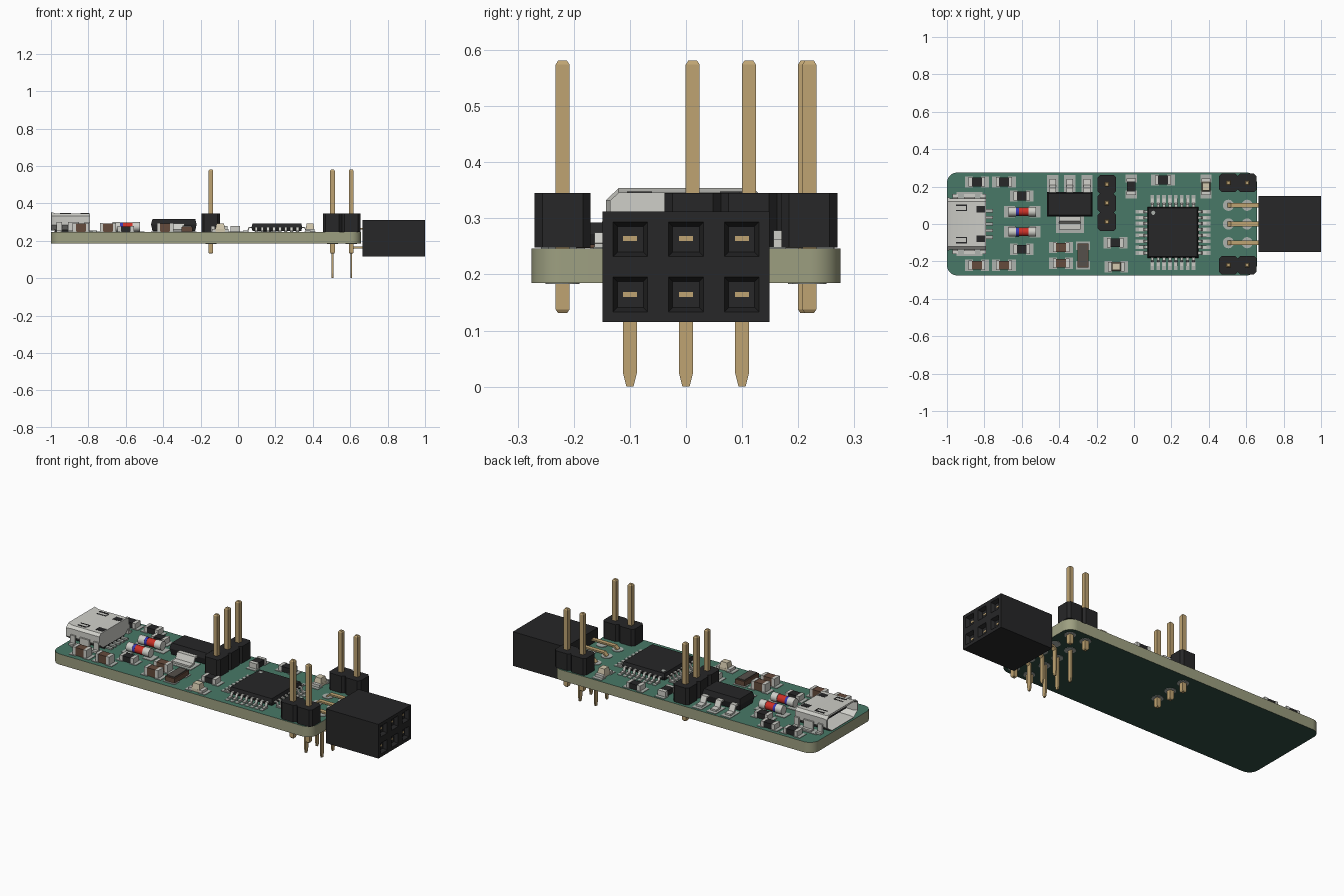
import bpy, bmesh
from math import pi, sin, cos
from mathutils import Vector, Matrix

if "Cube" in bpy.data.objects:
    bpy.data.objects.remove(bpy.data.objects["Cube"])

TOP, BOT = 0.247, 0.185            # board surfaces


def mat(name, *rgb):
    m = bpy.data.materials.new(name)
    m.diffuse_color = (*rgb, 1)
    m.use_nodes = True
    m.node_tree.nodes["Principled BSDF"].inputs["Base Color"].default_value = m.diffuse_color
    return m


BLACK = mat("black", 0.02, 0.02, 0.021)
GOLD = mat("gold", 0.52, 0.37, 0.17)
SILVER = mat("silver", 0.62, 0.62, 0.58)
PAD = mat("pad", 0.42, 0.45, 0.42)
GREEN = mat("green", 0.065, 0.19, 0.135)
DARKGREEN = mat("dark_green", 0.03, 0.075, 0.055)
CORE = mat("core", 0.34, 0.35, 0.22)
RED = mat("red", 0.6, 0.03, 0.02)
BLUE = mat("blue", 0.04, 0.04, 0.45)
BROWN = mat("brown", 0.13, 0.07, 0.045)
TAN = mat("tan", 0.65, 0.58, 0.42)


def loft(bm, rings, M=Matrix()):
    """Skin a list of equal-length point rings and cap both ends."""
    vs = [[bm.verts.new(M @ Vector(p)) for p in r] for r in rings]
    n = len(vs[0])
    for a, b in zip(vs, vs[1:]):
        for i in range(n):
            bm.faces.new((a[i], a[(i + 1) % n], b[(i + 1) % n], b[i]))
    bm.faces.new(vs[0][::-1])
    bm.faces.new(vs[-1])


def rect(x, y, hx, hy, z):
    return [(x - hx, y - hy, z), (x + hx, y - hy, z), (x + hx, y + hy, z), (x - hx, y + hy, z)]


def box(bm, x, y, sx, sy, z0, z1, taper=0):
    loft(bm, [rect(x, y, sx / 2, sy / 2, z0), rect(x, y, sx / 2 - taper, sy / 2 - taper, z1)])


def ribbon(bm, path, w, t, M=Matrix(), tip=1.0):
    """Flat strip following a (u, z) path, width w across it; tip scales the last width."""
    ps, rings = [Vector(p) for p in path], []
    for i, p in enumerate(ps):
        d0 = (p - ps[max(i - 1, 0)]).normalized() if i else (ps[1] - p).normalized()
        d1 = (ps[i + 1] - p).normalized() if i < len(ps) - 1 else d0
        n = Vector((-(d0 + d1).y, (d0 + d1).x)).normalized()
        n *= t / 2 / max(0.5, n.dot(Vector((-d0.y, d0.x))))
        h = w / 2 * (tip if i == len(ps) - 1 else 1)
        a, b = p + n, p - n
        rings.append([(a.x, -h, a.y), (a.x, h, a.y), (b.x, h, b.y), (b.x, -h, b.y)])
    loft(bm, rings, M)


def place(x, y, ang=0):
    return Matrix.Translation((x, y, 0)) @ Matrix.Rotation(ang, 4, 'Z')


def finish(name, bm, *mats, smooth=False):
    bmesh.ops.recalc_face_normals(bm, faces=bm.faces)
    if mats and len(mats) == 3:    # board: edge, top, bottom
        for f in bm.faces:
            f.material_index = 1 if f.normal.z > 0.9 else 2 if f.normal.z < -0.9 else 0
    me = bpy.data.meshes.new(name)
    bm.to_mesh(me)
    bm.free()
    for m in mats:
        me.materials.append(m)
    ob = bpy.data.objects.new(name, me)
    bpy.context.collection.objects.link(ob)
    if smooth:
        bpy.ops.object.select_all(action='DESELECT')
        ob.select_set(True)
        bpy.context.view_layer.objects.active = ob
        bpy.ops.object.shade_smooth_by_angle(angle=pi / 6)
    return ob


def disc(bm, x, y, r, z0, z1, n=20):
    loft(bm, [[(x + r * cos(2 * pi * i / n), y + r * sin(2 * pi * i / n), z) for i in range(n)] for z in (z0, z1)])


# circuit board with rounded corners
x0, x1, hy, r = -1.0, 0.657, 0.275, 0.055
outline = []
for k, (cx, cy) in enumerate([(x1 - r, hy - r), (x0 + r, hy - r), (x0 + r, r - hy), (x1 - r, r - hy)]):
    outline += [(cx + r * cos(k * pi / 2 + a * pi / 16), cy + r * sin(k * pi / 2 + a * pi / 16)) for a in range(9)]
bm = bmesh.new()
loft(bm, [[(x, y, z) for x, y in outline] for z in (BOT, TOP - 0.001)])
finish("circuit_board", bm, CORE, GREEN, DARKGREEN, smooth=True)

pads = bmesh.new()

# pin headers: chamfered plastic blocks and square pins
bodies, pins = bmesh.new(), bmesh.new()
sites = [(-0.145, y) for y in (0.012, 0.112, 0.212)] + [(x, y) for x in (0.505, 0.605) for y in (-0.22, 0.22)]
h, c = 0.05, 0.014
for x, y in sites:
    octo = [(h, c - h), (h, h - c), (h - c, h), (c - h, h), (-h, h - c), (-h, c - h), (c - h, -h), (h - c, -h)]
    loft(bodies, [[(x + a, y + b, z) for a, b in octo] for z in (TOP + 0.001, 0.345)])
    loft(pins, [rect(x, y, s, s, z) for z, s in
                ((0.131, 0.008), (0.138, 0.0125), (0.574, 0.0125), (0.581, 0.008))])
    disc(pads, x, y, 0.03, BOT - 0.002, BOT + 0.002)
finish("header_blocks", bodies, BLACK)
finish("header_pins", pins, GOLD)

# socket block with six funnel holes on its right face
bm = bmesh.new()
box(bm, 0.8325, 0, 0.335, 0.297, 0.115, 0.312)
for co, no in (((0, -0.05, 0), (0, 1, 0)), ((0, 0.05, 0), (0, 1, 0)), ((0, 0, 0.2135), (0, 0, 1))):
    bmesh.ops.bisect_plane(bm, geom=bm.verts[:] + bm.edges[:] + bm.faces[:], plane_co=co, plane_no=no)
bmesh.ops.recalc_face_normals(bm, faces=bm.faces)
holes = [f for f in bm.faces if f.normal.x > 0.9]
bmesh.ops.inset_individual(bm, faces=holes, thickness=0.026)
bmesh.ops.inset_individual(bm, faces=holes, thickness=0.011, depth=-0.022)
finish("socket_block", bm, BLACK)

# right angle socket leads in two rows
bm = bmesh.new()
for y in (-0.1, 0, 0.1):
    for x, z in ((0.505, 0.264), (0.605, 0.164)):
        ribbon(bm, [(0.98, z), (x + 0.015, z), (x, z - 0.015), (x, 0.025), (x, 0)], 0.025, 0.009, place(0, y), 0.5)
        disc(pads, x, y, 0.03, BOT - 0.002, BOT + 0.002)
        disc(pads, x, y, 0.03, TOP - 0.002, TOP + 0.002)
finish("socket_leads", bm, GOLD)

# USB receptacle shell: hollow loft with flared mouth on the left
def shell_ring(x, o):
    half = [(0.12, 0.346 + o), (0.135 + o, 0.332), (0.135 + o, 0.285), (0.10, 0.258 - o * 0.5)]
    return [(x, y, z) for y, z in half] + [(x, -y, z) for y, z in half[::-1]]


bm = bmesh.new()
loft(bm, [shell_ring(*s) for s in ((-0.79, 0), (-0.975, 0), (-0.998, 0.008), (-1, 0.0), (-0.975, -0.009), (-0.82, -0.009))])
for s in (-1, 1):
    for x, w in ((-0.955, 0.03), (-0.88, 0.06), (-0.805, 0.03)):   # mounting legs
        box(bm, x, s * 0.138, w, 0.012, TOP, 0.30)
        box(bm, x, s * 0.148, w, 0.025, TOP, TOP + 0.01)
finish("usb_shell", bm, SILVER, smooth=True)
bm = bmesh.new()
box(bm, -0.88, 0, 0.17, 0.17, 0.308, 0.322)            # contact tongue
box(bm, -0.885, 0, 0.19, 0.18, TOP, 0.26)              # base
for s in (-1, 1):
    box(bm, -0.82, s * 0.078, 0.045, 0.035, 0.33, 0.3475)   # latch windows
    box(bm, -0.925, s * 0.1, 0.055, 0.01, 0.34, 0.3475)     # spring slots
    box(bm, -0.925, s * 0.072, 0.055, 0.006, 0.34, 0.3475)
    box(bm, -0.895, s * 0.086, 0.006, 0.035, 0.34, 0.3475)
finish("usb_insert", bm, BLACK)
for i in range(-2, 3):
    box(pads, -0.778, i * 0.035, 0.05, 0.018, TOP - 0.002, TOP + 0.008)
for s in (-1, 1):
    box(pads, -0.88, s * 0.145, 0.14, 0.05, TOP - 0.002, TOP + 0.002)

# cylindrical diodes lying along x
parts = [("diode_caps", SILVER, ((-0.67, -0.63), (-0.565, -0.525)), 0.025),
         ("diode_glass", RED, ((-0.632, -0.563),), 0.0225),
         ("diode_bands", BLUE, ((-0.63, -0.615),), 0.0235)]
for name, m, spans, rad in parts:
    bm = bmesh.new()
    for y in (0.066, -0.042):
        for a, b in spans:
            loft(bm, [[(x, y + rad * cos(t * pi / 12), 0.275 + rad * sin(t * pi / 12)) for t in range(24)] for x in (a, b)])
    finish(name, bm, m, smooth=True)
for y in (0.066, -0.042):
    for x in (-0.665, -0.53):
        box(pads, x, y, 0.06, 0.06, TOP - 0.002, TOP + 0.002)

# voltage regulator: drafted body, three leads and a wide tab
bm = bmesh.new()
loft(bm, [rect(-0.343, 0.105, 0.122 - d, 0.066 - d, z) for z, d in ((0.252, 0.008), (0.288, 0), (0.318, 0.008))])
finish("regulator_body", bm, BLACK)
leads = bmesh.new()
gull = [(0.05, 0.288), (0.085, 0.288), (0.1, 0.256), (0.135, 0.254)]
for dx in (-0.092, 0, 0.092):
    ribbon(leads, gull, 0.036, 0.01, place(-0.343 + dx, 0.105, pi / 2))
    box(pads, -0.343 + dx, 0.217, 0.06, 0.09, TOP - 0.002, TOP + 0.002)
ribbon(leads, gull, 0.115, 0.01, place(-0.343, 0.105, -pi / 2))
box(pads, -0.343, -0.003, 0.15, 0.09, TOP - 0.002, TOP + 0.002)

# microcontroller: square body with eight gull wing leads per side
cx, cy = 0.208, -0.045
bm = bmesh.new()
loft(bm, [rect(cx, cy, s, s, z) for z, s in ((0.253, 0.13), (0.272, 0.136), (0.293, 0.13))])
finish("controller_body", bm, BLACK)
for k in range(4):
    for i in range(8):
        off = (i - 3.5) * 0.0315
        M = place(cx, cy, k * pi / 2)
        ribbon(leads, [(0.12, 0.272), (0.148, 0.272), (0.156, 0.253), (0.18, 0.252)], 0.015, 0.006, M @ Matrix.Translation((0, off, 0)))
        p = M @ Vector((0.175, off, 0))
        s = (0.05, 0.02) if k % 2 == 0 else (0.02, 0.05)
        box(pads, p.x, p.y, *s, TOP - 0.002, TOP + 0.002)
finish("chip_leads", leads, SILVER)
bm = bmesh.new()
disc(bm, cx - 0.105, cy + 0.105, 0.011, 0.29, 0.294)
finish("controller_marker", bm, PAD)

# small chip parts: (x, y, upright)
kinds = {
    "resistor": (BLACK, 0.277, [(-0.84, 0.225, 0), (-0.695, 0.225, 0), (-0.6, 0.15, 0), (-0.6, -0.135, 0),
                                (-0.1, -0.1, 0), (-0.015, 0.2, 1), (0.155, 0.235, 0)]),
    "capacitor": (BROWN, 0.293, [(-0.84, -0.22, 0), (-0.695, -0.22, 0), (-0.39, -0.125, 0), (-0.39, -0.21, 0)]),
    "led": (TAN, 0.262, [(-0.095, -0.228, 0), (0.385, 0.2, 1)])}
caps, lenses = bmesh.new(), bmesh.new()
for kind, (m, top, spots) in kinds.items():
    bm = bmesh.new()
    for x, y, up in spots:
        def chip(target, u, su, sv, z0, z1, taper=0):
            box(target, x + (0 if up else u), y + (u if up else 0), *((sv, su) if up else (su, sv)), z0, z1, taper)
        chip(bm, 0, 0.066, 0.047, TOP, top)
        for s in (-1, 1):
            chip(caps, s * 0.035, 0.018, 0.05, TOP, top + 0.0015)
            chip(pads, s * 0.043, 0.042, 0.06, TOP - 0.002, TOP + 0.002)
        if kind == "led":
            chip(lenses, 0, 0.052, 0.047, 0.26, 0.292, 0.006)
    finish(kind + "_bodies", bm, m)
finish("chip_end_caps", caps, SILVER)
finish("led_lenses", lenses, TAN)

# crystal
bm = bmesh.new()
box(bm, -0.272, -0.168, 0.06, 0.13, TOP, 0.275)
finish("crystal_body", bm, BROWN)
bm = bmesh.new()
box(bm, -0.272, -0.168, 0.048, 0.116, 0.27, 0.281)
finish("crystal_lid", bm, mat("lid", 0.09, 0.08, 0.07))
for s in (-1, 1):
    box(pads, -0.272, -0.168 + s * 0.052, 0.075, 0.045, TOP - 0.002, TOP + 0.002)

finish("solder_pads", pads, PAD)
